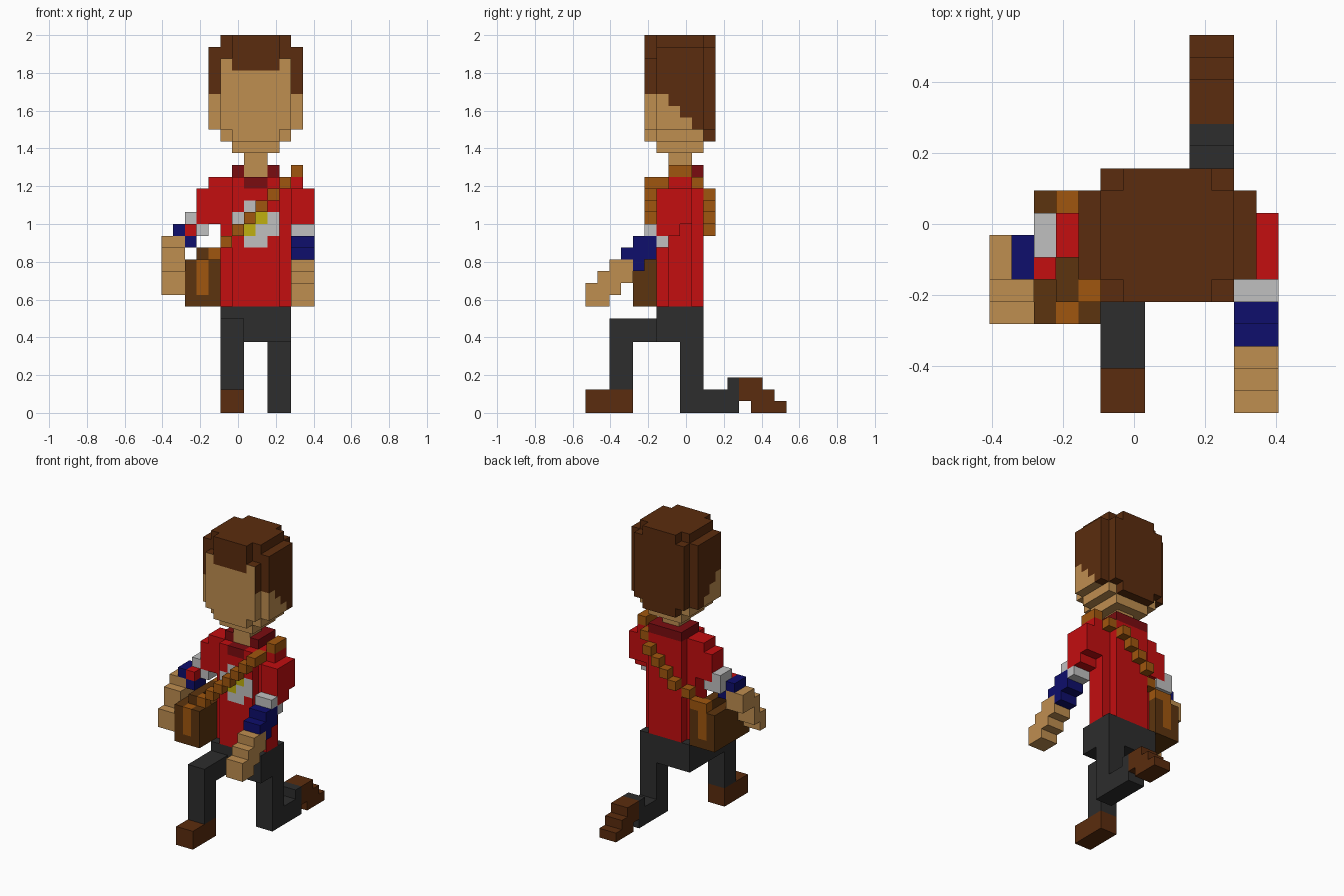
import bpy
import bmesh
from mathutils import Vector
from itertools import product

default_cube = bpy.data.objects.get("Cube")
if default_cube:
    bpy.data.objects.remove(default_cube, do_unlink=True)

UNIT = 1 / 16                      # edge length of one block
ORIGIN = Vector((6.5, 8.5, 0))     # block coordinates of the world origin
FRONT = (0, -1, 0)


def make_material(name, hex_code):
    """Flat material from an sRGB hex colour."""
    rgb = [int(hex_code[i:i + 2], 16) / 255 for i in (0, 2, 4)]
    linear = [c / 12.92 if c < 0.04 else ((c + 0.055) / 1.055) ** 2.4 for c in rgb]
    mat = bpy.data.materials.new(name)
    mat.use_nodes = True
    mat.diffuse_color = (*linear, 1)
    mat.node_tree.nodes["Principled BSDF"].inputs["Base Color"].default_value = (*linear, 1)
    return mat


PALETTE = dict(skin="BF8E50", hair="5B2C0E", trousers="2D2D2D", red="C30E10",
               collar="7A0C10", strap="A0560E", leather="5C340E", navy="0E0E6C",
               white="C0C0C0", yellow="C0B010")
MATERIALS = {name: make_material(name, code) for name, code in PALETTE.items()}
SLOTS = list(PALETTE)

cells = {}      # block -> (part, colour)
painted = {}    # (block, direction) -> colour


def blocks(x, y, z):
    return product(range(*x), range(*y), range(*z))


def fill(part, colour, x, y, z):
    """Fill a box of blocks; ranges are half open."""
    for cell in blocks(x, y, z):
        cells[cell] = (part, colour)


def recolour(colour, x, y, z):
    """Change the colour of blocks that already exist."""
    for cell in blocks(x, y, z):
        if cell in cells:
            cells[cell] = (cells[cell][0], colour)


def paint(colour, side, x, y, z):
    """Colour only one side of the blocks."""
    for cell in blocks(x, y, z):
        painted[cell, side] = colour


def plus_box(part, colour, x, y, z):
    """Box with its four vertical corner columns left out."""
    (a, b), (c, d) = x, y
    fill(part, colour, (a + 1, b - 1), y, z)
    fill(part, colour, x, (c + 1, d - 1), z)


# Head: rounded block of hair with the face coloured in
plus_box("head", "hair", (5, 11), (5, 11), (23, 32))
fill("head", "hair", (5, 11), (5, 11), (24, 30))
fill("head", "hair", (5, 11), (6, 11), (30, 31))
fill("head", "hair", (4, 12), (6, 10), (24, 31))
recolour("skin", (4, 12), (5, 7), (23, 27))
for step in range(3):
    recolour("skin", (4, 12), (7 + step, 8 + step), (23, 26 - step))
recolour("skin", (6, 10), (5, 6), (23, 29))
paint("skin", FRONT, (5, 6), (5, 6), (27, 30))
paint("skin", FRONT, (10, 11), (5, 6), (27, 30))
fill("chin", "skin", (6, 10), (6, 10), (22, 23))

# Torso, shoulders and collar
plus_box("shirt", "red", (5, 11), (6, 10), (9, 20))
fill("shirt", "red", (4, 12), (7, 9), (19, 20))
fill("collar", "collar", (6, 10), (7, 10), (20, 21))
recolour("collar", (7, 9), (6, 7), (19, 20))
fill("neck", "skin", (7, 9), (7, 9), (20, 22))

# Shirt emblem
for colour, x, z in (("white", (7, 8), (17, 18)), ("white", (6, 7), (16, 17)),
                     ("white", (9, 10), (16, 17)), ("white", (8, 10), (15, 16)),
                     ("white", (7, 9), (14, 15)), ("yellow", (8, 9), (16, 17)),
                     ("yellow", (7, 8), (15, 16))):
    paint(colour, FRONT, x, (6, 7), z)

# Left arm reaching forward and down
ARM = (11, 13)
fill("left_sleeve", "red", ARM, (6, 9), (16, 19))
fill("left_sleeve", "red", ARM, (6, 8), (15, 16))
fill("left_cuff", "white", ARM, (5, 6), (15, 16))
fill("left_cuff", "white", ARM, (6, 7), (14, 15))
fill("left_wristband", "navy", ARM, (4, 6), (14, 15))
fill("left_wristband", "navy", ARM, (3, 6), (13, 14))
fill("left_wristband", "navy", ARM, (4, 5), (12, 13))
fill("left_hand", "skin", ARM, (2, 4), (12, 13))
fill("left_hand", "skin", ARM, (1, 4), (11, 12))
fill("left_hand", "skin", ARM, (0, 3), (10, 11))
fill("left_hand", "skin", ARM, (0, 2), (9, 10))

# Right arm held out over the bag
fill("right_sleeve", "red", (3, 5), (7, 9), (16, 19))
fill("right_cuff", "white", (2, 3), (7, 9), (15, 17))
fill("right_cuff", "white", (3, 4), (7, 9), (15, 16))
fill("right_sleeve", "red", (2, 3), (6, 7), (15, 16))
fill("right_wristband", "navy", (1, 2), (6, 8), (15, 16))
fill("right_wristband", "navy", (2, 3), (6, 8), (14, 15))
fill("right_hand", "skin", (0, 2), (6, 8), (13, 15))
fill("right_hand", "skin", (0, 2), (5, 6), (11, 14))
fill("right_hand", "skin", (0, 2), (4, 5), (10, 12))

# Satchel with a buckled band front and back
fill("satchel", "leather", (2, 5), (4, 10), (9, 13))
fill("satchel", "leather", (3, 4), (5, 10), (13, 14))
recolour("strap", (3, 4), (4, 5), (10, 13))
recolour("strap", (3, 4), (9, 10), (10, 14))

# Diagonal strap over the left shoulder
for z in range(13, 20):
    x = (z - 9, z - 8)
    fill("strap", "strap", x, (5, 6), (z, z + 1))
    back = 10 if 15 <= z < 19 else 9
    fill("strap", "strap", x, (back, back + 1), (z, z + 1))
fill("strap", "strap", (10, 11), (6, 7), (19, 20))
fill("strap", "strap", (11, 12), (7, 9), (20, 21))

# Hips and legs: right foot planted, left knee on the ground
fill("hips", "trousers", (5, 11), (6, 10), (6, 9))
fill("right_leg", "trousers", (5, 7), (2, 6), (6, 8))
fill("right_leg", "trousers", (5, 7), (2, 4), (2, 6))
fill("right_boot", "hair", (5, 7), (0, 4), (0, 2))
LEG = (9, 11)
fill("left_leg", "trousers", LEG, (8, 10), (0, 6))
fill("left_leg", "trousers", LEG, (10, 13), (0, 2))
fill("left_leg", "trousers", LEG, (12, 13), (2, 3))
fill("left_boot", "hair", LEG, (13, 15), (1, 3))
fill("left_boot", "hair", LEG, (15, 16), (1, 2))
fill("left_boot", "hair", LEG, (14, 17), (0, 1))


def add_face(bm, cell, side, colour):
    """Add one exposed block side, wound to face outward."""
    normal = Vector(side)
    u = Vector((side[1], side[2], side[0]))
    v = normal.cross(u)
    centre = Vector(cell) + Vector((0.5, 0.5, 0.5)) + normal / 2 - ORIGIN
    corners = ((-1, -1), (1, -1), (1, 1), (-1, 1))
    face = bm.faces.new([bm.verts.new((centre + (u * a + v * b) / 2) * UNIT)
                         for a, b in corners])
    face.material_index = SLOTS.index(colour)


# Build one object per part from its exposed sides
SIDES = [(s * (a == 0), s * (a == 1), s * (a == 2)) for a in range(3) for s in (-1, 1)]
for part in dict.fromkeys(name for name, _ in cells.values()):
    bm = bmesh.new()
    for cell, (owner, colour) in cells.items():
        if owner != part:
            continue
        for side in SIDES:
            if tuple(c + s for c, s in zip(cell, side)) not in cells:
                add_face(bm, cell, side, painted.get((cell, side), colour))
    bmesh.ops.remove_doubles(bm, verts=bm.verts, dist=UNIT / 100)
    mesh = bpy.data.meshes.new(part)
    bm.to_mesh(mesh)
    bm.free()
    for name in SLOTS:
        mesh.materials.append(MATERIALS[name])
    bpy.context.collection.objects.link(bpy.data.objects.new(part, mesh))
